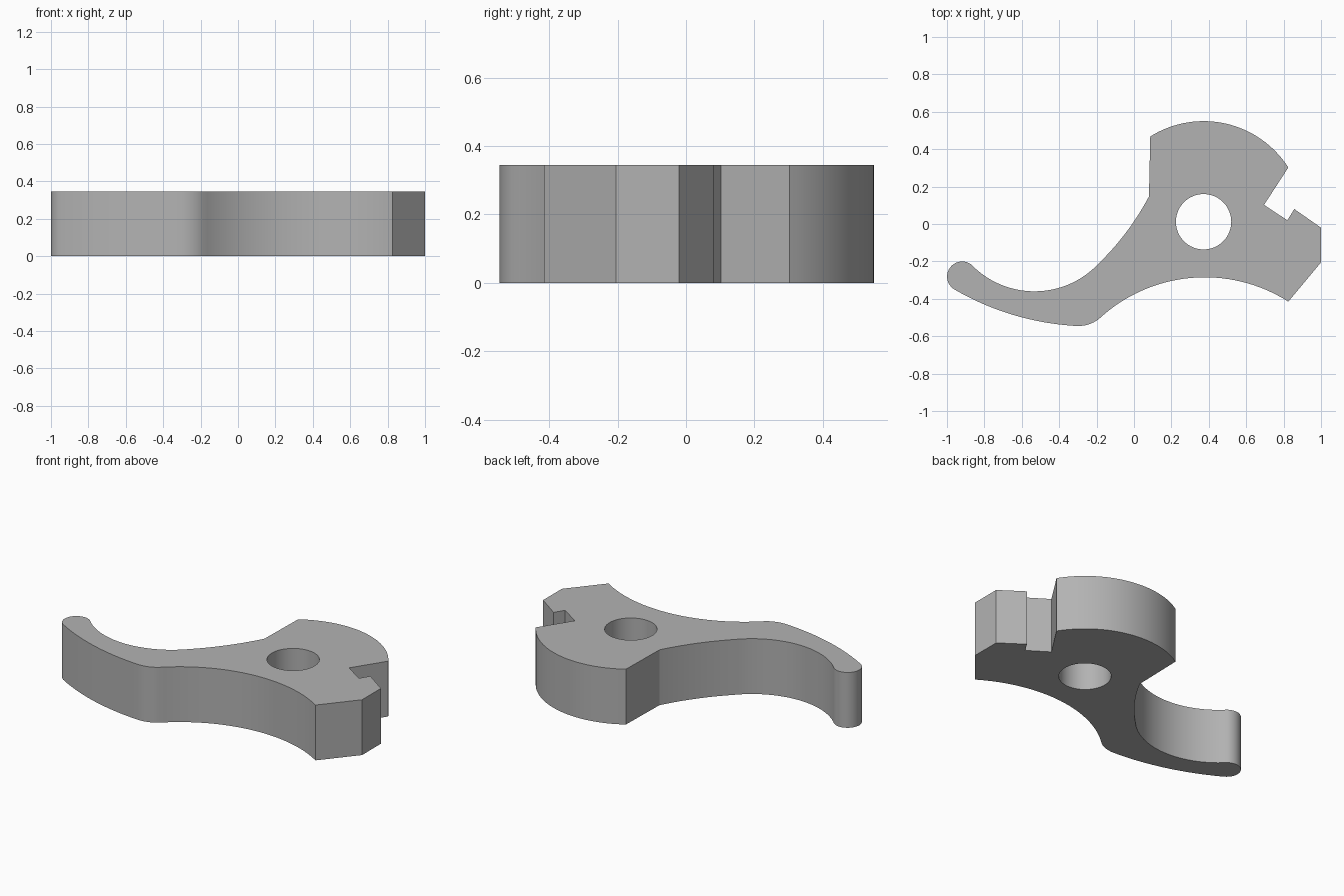
import bpy, bmesh, math
from mathutils import Vector

if "Cube" in bpy.data.objects:
    bpy.data.objects.remove(bpy.data.objects["Cube"])

THICKNESS = 0.345
PIVOT = Vector((0.372, 0.012))


def arc(start, via, end, steps=20):
    """Points of the circular arc through three points, without its end."""
    a, b, c = Vector(start), Vector(via), Vector(end)
    d = 2 * (a.x * (b.y - c.y) + b.x * (c.y - a.y) + c.x * (a.y - b.y))
    aa, bb, cc = a.length_squared, b.length_squared, c.length_squared
    centre = Vector(((aa * (b.y - c.y) + bb * (c.y - a.y) + cc * (a.y - b.y)) / d,
                     (aa * (c.x - b.x) + bb * (a.x - c.x) + cc * (b.x - a.x)) / d))
    r = (a - centre).length
    angle = lambda p: math.atan2(p.y - centre.y, p.x - centre.x)
    t0 = angle(a)
    turn = math.tau
    to_via, to_end = (angle(b) - t0) % turn, (angle(c) - t0) % turn
    sweep = to_end if to_via < to_end else to_end - turn
    return [centre + r * Vector((math.cos(t0 + sweep * i / steps),
                                 math.sin(t0 + sweep * i / steps))) for i in range(steps)]


# Outline, clockwise from the top of the rounded head
outline = arc((0.087, 0.468), (0.372, 0.55), (0.825, 0.302), 32)
# Notch and square nose
outline += [(0.825, 0.302), (0.695, 0.102), (0.82, 0.02), (0.857, 0.08),
            (1, -0.02), (1, -0.205)]
# Hollow underside, heel and outer side of the tail
outline += arc((0.825, -0.415), (0.38, -0.285), (-0.19, -0.51), 32)
outline += arc((-0.19, -0.51), (-0.247, -0.538), (-0.31, -0.545), 8)
outline += arc((-0.31, -0.545), (-0.646, -0.486), (-0.96, -0.35), 24)
# Rounded tail tip
outline += arc((-0.96, -0.35), (-0.985, -0.235), (-0.87, -0.217), 20)
# Inner side of the tail and neck
outline += arc((-0.87, -0.217), (-0.525, -0.36), (-0.185, -0.207), 28)
outline += arc((-0.185, -0.207), (-0.037, -0.038), (0.08, 0.147), 14)
outline.append((0.08, 0.147))

# Round pivot hole
hole = [PIVOT + 0.148 * Vector((math.cos(t), math.sin(t)))
        for t in (math.tau * i / 64 for i in range(64))]

# Fill the profile and extrude it to a plate
bm = bmesh.new()
for loop in (outline, hole):
    verts = [bm.verts.new((p[0], p[1], 0)) for p in loop]
    for i, v in enumerate(verts):
        bm.edges.new((verts[i - 1], v))
bmesh.ops.triangle_fill(bm, use_beauty=True, use_dissolve=False, edges=bm.edges[:])
solid = bmesh.ops.extrude_face_region(bm, geom=bm.faces[:], use_keep_orig=True)
top = [g for g in solid["geom"] if isinstance(g, bmesh.types.BMVert)]
bmesh.ops.translate(bm, verts=top, vec=(0, 0, THICKNESS))
bmesh.ops.recalc_face_normals(bm, faces=bm.faces[:])
mesh = bpy.data.meshes.new("lever_plate")
bm.to_mesh(mesh)
bm.free()

lever = bpy.data.objects.new("lever_plate", mesh)
bpy.context.collection.objects.link(lever)

# Plain grey finish
grey = bpy.data.materials.new("plain_grey")
grey.use_nodes = True
colour = (0.45, 0.45, 0.45, 1)
grey.diffuse_color = colour
grey.node_tree.nodes["Principled BSDF"].inputs["Base Color"].default_value = colour
mesh.materials.append(grey)

# Smooth the curved walls, keep the corners crisp
bpy.ops.object.select_all(action="DESELECT")
lever.select_set(True)
bpy.context.view_layer.objects.active = lever
bpy.ops.object.shade_smooth_by_angle(angle=math.radians(25))
